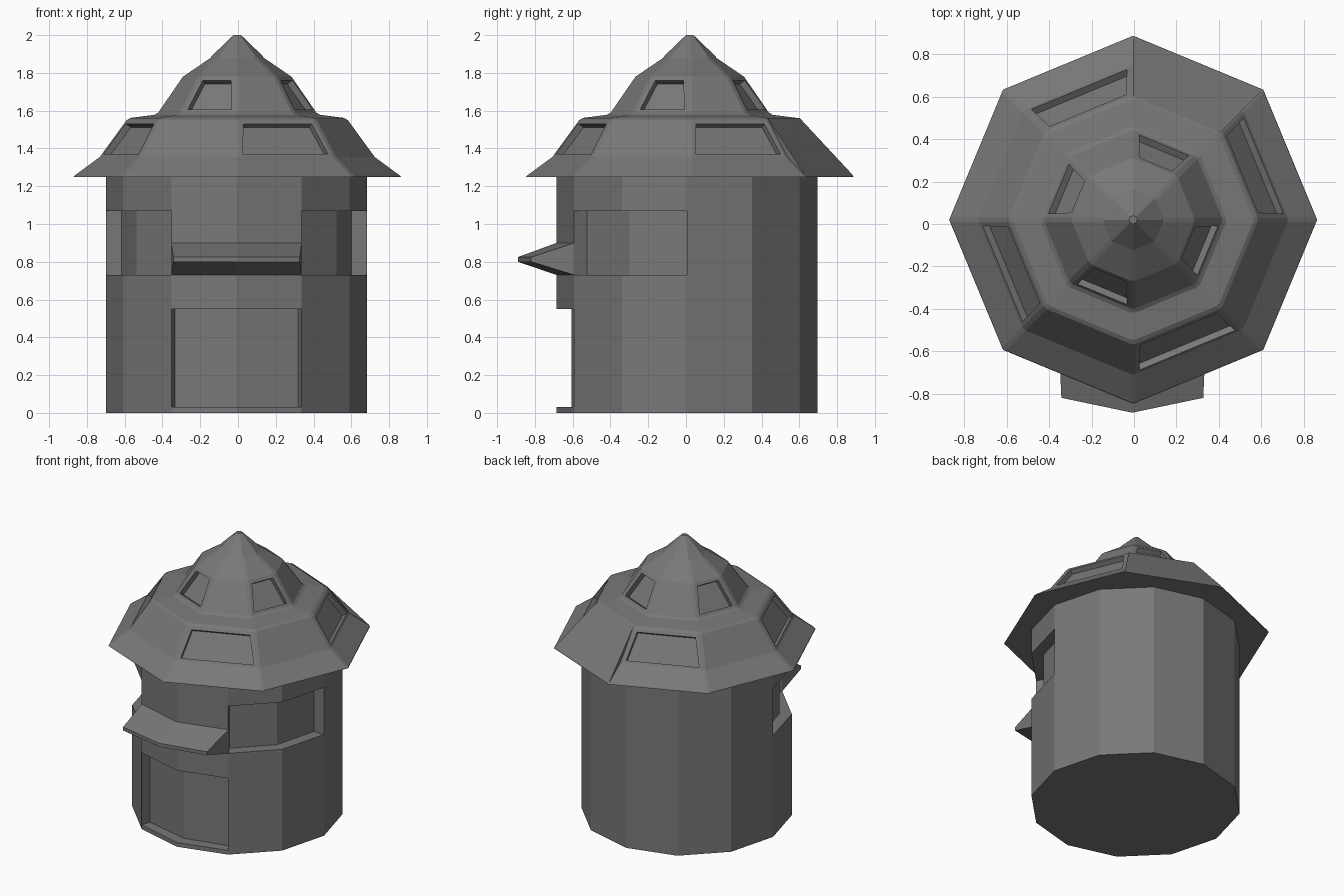
import bpy, bmesh, math
from mathutils import Vector

if "Cube" in bpy.data.objects:
    bpy.data.objects.remove(bpy.data.objects["Cube"])

# Dark grey paint shared by every part
paint = bpy.data.materials.new("dark_grey")
paint.diffuse_color = (0.187, 0.187, 0.187, 1)
paint.use_nodes = True
paint.node_tree.nodes["Principled BSDF"].inputs["Base Color"].default_value = paint.diffuse_color


def lathe(levels, sides, cx, cy):
    """Flat-sided closed body from (radius, z) levels; returns bmesh, rings, side faces."""
    bm = bmesh.new()
    rings = []
    for r, z in levels:
        rings.append([bm.verts.new((cx + r * math.cos(math.tau * i / sides),
                                    cy + r * math.sin(math.tau * i / sides), z))
                      for i in range(sides)])
    faces = {}
    for k in range(len(rings) - 1):
        a, b = rings[k], rings[k + 1]
        for i in range(sides):
            j = (i + 1) % sides
            faces[k, i] = bm.faces.new((a[i], a[j], b[j], b[i]))
    bm.faces.new(rings[0][::-1])
    bm.faces.new(rings[-1])
    bm.normal_update()
    return bm, rings, faces


def push(bm, faces, move):
    """Extrude a patch of faces and reposition its vertices."""
    res = bmesh.ops.extrude_face_region(bm, geom=faces)
    for v in [g for g in res["geom"] if isinstance(g, bmesh.types.BMVert)]:
        v.co = move(v.co.copy())
    old = [f for f in faces if f.is_valid]
    if old:
        bmesh.ops.delete(bm, geom=old, context='FACES_ONLY')


def finish(bm, name):
    bmesh.ops.recalc_face_normals(bm, faces=bm.faces[:])
    me = bpy.data.meshes.new(name)
    bm.to_mesh(me)
    bm.free()
    me.materials.append(paint)
    ob = bpy.data.objects.new(name, me)
    bpy.context.collection.objects.link(ob)
    return ob


# Twelve-sided tower body
CX, CY, R = -0.008, 0.005, 0.69
zs = [0, 0.03, 0.55, 0.73, 0.90, 1.07, 1.255]
bm, rings, faces = lathe([(R, z) for z in zs], 12, CX, CY)


def door_move(c):
    mid = abs(c.x - CX) < 0.1
    return Vector((CX + (c.x - CX) * 0.945, c.y + (0.08 if mid else 0.065), c.z))


def window_move(c):
    k = 0.61 / R
    return Vector((CX + (c.x - CX) * k, CY + (c.y - CY) * k, c.z))


def awning_move(c):
    mid = abs(c.x - CX) < 0.1
    return Vector((CX + (c.x - CX) * 0.97, -0.89 if mid else -0.82,
                   0.825 if c.z > 0.8 else 0.80))


# Door recess, side window recesses, and counter awning
push(bm, [faces[1, i] for i in (8, 9)], door_move)
for cols in ((6, 7), (10, 11)):
    push(bm, [faces[k, i] for k in (3, 4) for i in cols], window_move)
push(bm, [faces[3, i] for i in (8, 9)], awning_move)
finish(bm, "tower_body")

# Eight-sided two-tier roof
profile = [(0.868, 1.25), (0.864, 1.258), (0.732, 1.355), (0.583, 1.56),
           (0.43, 1.58), (0.292, 1.78), (0.145, 1.88), (0.02, 2.0)]
bm, rings, faces = lathe(profile, 8, -0.004, 0.02)
patch_pts = [[rings[k][i].co.copy() for k in (1, 2, 3)] for i in (1, 2)]
centers = [faces[t, i].calc_center_median() for t, s in ((2, 0), (4, 1))
           for i in range(s, 8, 2)]

# Softened ridges and tier edges
soft = [bm.edges.get((rings[k][i], rings[k + 1][i])) for k in range(1, 6) for i in range(8)]
soft += [bm.edges.get((rings[k][i], rings[k][(i + 1) % 8])) for k in (3, 4) for i in range(8)]
bmesh.ops.bevel(bm, geom=soft, offset=0.012, offset_type='OFFSET', segments=1,
                profile=0.5, affect='EDGES', clamp_overlap=True)
bm.normal_update()

# Alternating recessed skylights on both tiers
for c in centers:
    f = min(bm.faces, key=lambda q: (q.calc_center_median() - c).length)
    n = f.normal.copy()
    if n.z < 0:
        n = -n
    bmesh.ops.inset_individual(bm, faces=[f], thickness=0.03, depth=0)
    push(bm, [f], lambda p, n=n: p - n * 0.035)
finish(bm, "roof")

# Straight panel over the back right eave
bm = bmesh.new()
a, b = [[bm.verts.new(p) for p in side] for side in patch_pts]
bm.faces.new((a[0], b[0], b[2], a[2]))
bm.faces.new((a[0], a[2], a[1]))
bm.faces.new((b[0], b[1], b[2]))
finish(bm, "eave_panel")
